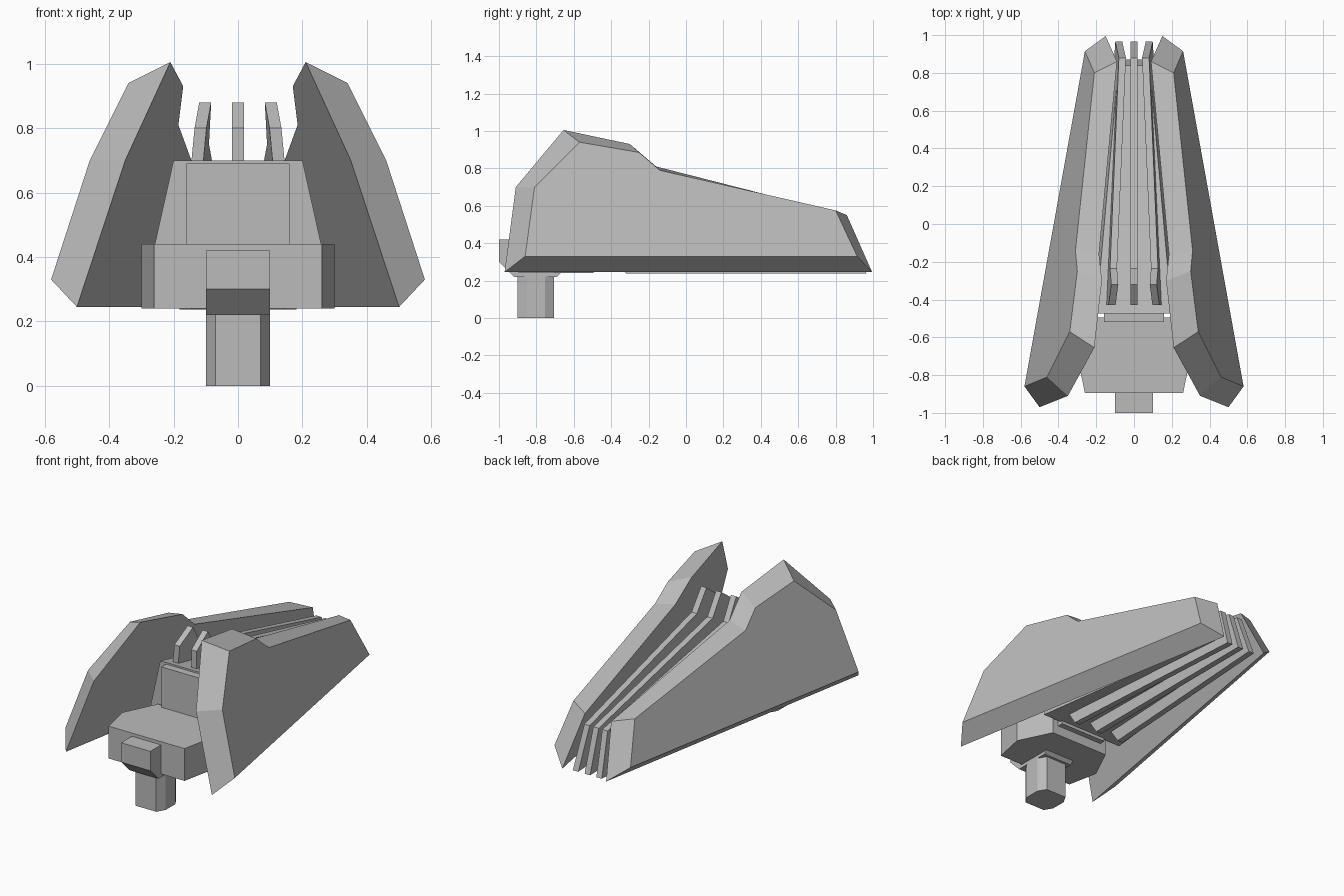
import bpy, bmesh
from mathutils import Vector

cube = bpy.data.objects.get("Cube")
if cube:
    bpy.data.objects.remove(cube)

grey = bpy.data.materials.new("metal_grey")
grey.use_nodes = True
COLOUR = (0.5, 0.5, 0.5, 1)
grey.diffuse_color = COLOUR
grey.node_tree.nodes["Principled BSDF"].inputs["Base Color"].default_value = COLOUR


def loft(name, ring_a, ring_b):
    """Solid between two matching rings of points."""
    bm = bmesh.new()
    a = [bm.verts.new(p) for p in ring_a]
    b = [bm.verts.new(p) for p in ring_b]
    bm.faces.new(a)
    bm.faces.new(b[::-1])
    for i in range(len(a)):
        j = (i + 1) % len(a)
        bm.faces.new((a[j], a[i], b[i], b[j]))
    bmesh.ops.recalc_face_normals(bm, faces=bm.faces)
    mesh = bpy.data.meshes.new(name)
    bm.to_mesh(mesh)
    bm.free()
    mesh.materials.append(grey)
    obj = bpy.data.objects.new(name, mesh)
    bpy.context.collection.objects.link(obj)
    return obj


def prism_z(name, outline, z0, z1):
    return loft(name, [(x, y, z0) for x, y in outline], [(x, y, z1) for x, y in outline])


def mirrored(half):
    """Close a right-hand half outline (x, other) across x = 0."""
    return half + [(-x, v) for x, v in reversed(half)]


# Leaning side panels with bevelled rims
inner = [(.50, -.97, .245), (.35, -.91, .70), (.21, -.655, 1.005), (.17, -.30, .93),
         (.185, -.16, .81), (.09, .86, .55), (.15, .995, .245)]
outer = [(.58, -.86, .33), (.46, -.81, .70), (.34, -.57, .94), (.30, -.25, .885),
         (.31, -.14, .79), (.21, .80, .575), (.26, .915, .33)]
for side, s in (("left", 1), ("right", -1)):
    loft(side + "_panel",
         [(s * x, y, z) for x, y, z in inner],
         [(s * x, y, z) for x, y, z in outer])

# Long tapering core between the panels
front = mirrored([(.285, .32), (.20, .70)])
rear = mirrored([(.12, .30), (.082, .45)])
loft("core", [(x, -.475, z) for x, z in front],
     [(x, .87 if z < .4 else .84, z) for x, z in rear])

# Three ribs that converge to the back; the outer two lean inwards
rib = [(-.32, .237), (-.43, .40), (-.43, .80), (-.32, .88),
       (-.235, .75), (.88, .495), (.965, .237)]
for name, s in (("left_rib", 1), ("middle_rib", 0), ("right_rib", -1)):
    def rib_ring(offset):
        return [(s * (.17 - .064 * (y + .43) - .095 * (z - .235)) + offset, y, z)
                for y, z in rib]
    loft(name, rib_ring(-.0185), rib_ring(.0185))

# Base plate and the neck joining it to the core
prism_z("base_plate", mirrored([(.26, -.895), (.30, -.70), (.20, -.495)]), .24, .44)
prism_z("neck", mirrored([(.16, -.52), (.16, -.46)]), .30, .69)

# Nose block with a sloped underside that runs beneath the plate
nose = [(-1, .42), (-1, .30), (-.92, .22), (-.69, .22), (-.66, .25), (-.66, .42)]
loft("nose_block", [(-.10, y, z) for y, z in nose], [(.10, y, z) for y, z in nose])

# Eight-sided mounting peg
peg = mirrored([(.07, -.90), (.10, -.85), (.10, -.755), (.07, -.705)])
prism_z("mounting_peg", peg, 0, .23)
